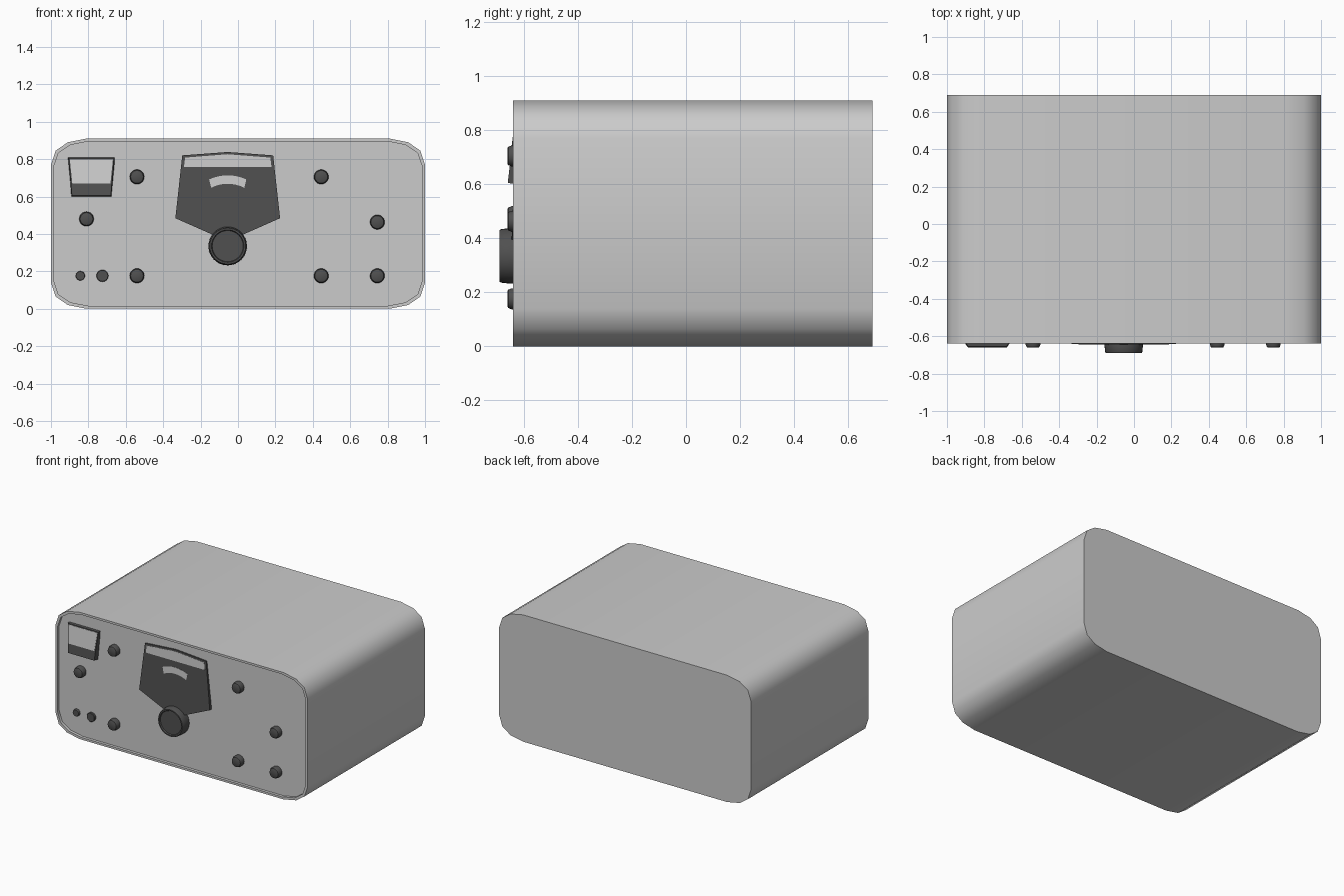
import bpy, bmesh, math

if "Cube" in bpy.data.objects:
    bpy.data.objects.remove(bpy.data.objects["Cube"])

FRONT, PANEL, BACK = -0.64, -0.62, 0.69


def material(name, v):
    m = bpy.data.materials.new(name)
    m.diffuse_color = (v, v, v, 1)
    m.use_nodes = True
    m.node_tree.nodes["Principled BSDF"].inputs["Base Color"].default_value = m.diffuse_color
    return m


dark = material("dark_plastic", 0.08)
light = material("pale_window", 0.65)


def finish(name, bm, mat=None, angle=35):
    bmesh.ops.recalc_face_normals(bm, faces=bm.faces)
    me = bpy.data.meshes.new(name)
    bm.to_mesh(me)
    bm.free()
    ob = bpy.data.objects.new(name, me)
    bpy.context.collection.objects.link(ob)
    if mat:
        me.materials.append(mat)
    bpy.ops.object.select_all(action='DESELECT')
    ob.select_set(True)
    bpy.context.view_layer.objects.active = ob
    bpy.ops.object.shade_smooth_by_angle(angle=math.radians(angle))
    return ob


def loft(name, rings, mat=None, angle=35):
    """Skin a list of equal-length point rings and cap both ends."""
    bm = bmesh.new()
    vs = [[bm.verts.new(p) for p in r] for r in rings]
    n = len(vs[0])
    for a, b in zip(vs, vs[1:]):
        for i in range(n):
            j = (i + 1) % n
            bm.faces.new((a[i], a[j], b[j], b[i]))
    bm.faces.new(vs[0])
    bm.faces.new(vs[-1])
    return finish(name, bm, mat, angle)


def knob(name, x, z, rings, seg=24):
    circ = [(math.cos(2 * math.pi * i / seg), math.sin(2 * math.pi * i / seg)) for i in range(seg)]
    return loft(name, [[(x + r * c, y, z + r * s) for c, s in circ] for r, y in rings], dark)


def plate(name, outline, face_y, back, mat):
    """Plate whose front follows a sloping face_y(z)."""
    return loft(name, [[(x, back, z) for x, z in outline],
                       [(x, face_y(z), z) for x, z in outline]], mat, 20)


# Cabinet: rounded shell with a thin rim around a recessed front panel
corner = [(1, 0.315), (0.975, 0.39), (0.91, 0.435), (0.81, 0.455)]
outline = corner + [(-x, z) for x, z in reversed(corner)]
outline += [(-x, -z) for x, z in outline]


def section(y, inset=0.0):
    sx, sz = 1 - inset, 1 - inset / 0.455
    return [(x * sx, y, 0.455 + z * sz) for x, z in outline]


loft("cabinet", [section(BACK), section(FRONT), section(FRONT, 0.015), section(PANEL, 0.015)], None, 42)


# Tuning dial: tilted plate with two pale windows
CX = -0.055


def dial_y(z):
    return -0.647 + (z - 0.36) * 0.038


def shifted(pts):
    return [(CX + x, z) for x, z in pts]


plate("dial_plate", shifted([(-0.243, 0.82), (0, 0.838), (0.243, 0.82), (0.28, 0.484),
                             (0, 0.36), (-0.28, 0.484)]), dial_y, PANEL + 0.01, dark)
plate("dial_window", shifted([(-0.228, 0.808), (0, 0.826), (0.228, 0.808), (0.234, 0.757),
                              (-0.234, 0.757)]), lambda z: dial_y(z) - 0.001, PANEL, light)
arc = []
for r, half, order in ((0.24, 24.5, 1), (0.195, 27, -1)):
    pts = [math.radians(half * (i / 4 - 1)) for i in range(9)][::order]
    arc += [(r * math.sin(a), 0.473 + r * math.cos(a)) for a in pts]
plate("dial_arc_window", shifted(arc), lambda z: dial_y(z) - 0.001, PANEL, light)


# Meter: sloping housing with a pale window
def meter_y(z):
    return -0.66 + max(0, z - 0.615) * 0.125


MX = -0.784
loft("meter_housing", [
    [(MX + s * w, y, z) for s, w, z, y in (
        (-1, 0.127, 0.81, PANEL + 0.01), (1, 0.127, 0.81, PANEL + 0.01),
        (1, 0.107, 0.598, PANEL + 0.01), (-1, 0.107, 0.598, PANEL + 0.01))],
    [(MX + s * w, meter_y(z), z) for s, w, z in (
        (-1, 0.121, 0.805), (1, 0.121, 0.805), (1, 0.104, 0.605), (-1, 0.104, 0.605))],
], dark, 20)
plate("meter_window", [(MX - 0.115, 0.798), (MX + 0.115, 0.798), (MX + 0.102, 0.67), (MX - 0.102, 0.67)],
      lambda z: meter_y(z) - 0.0015, PANEL, light)

# Main tuning knob with a dished face
knob("tuning_knob", CX, 0.335, [(0.103, PANEL + 0.01), (0.103, -0.65), (0.099, -0.685), (0.096, -0.69),
                                (0.087, -0.69), (0.083, -0.682)], 32)

# Control knobs
for i, (x, z) in enumerate([(-0.54, 0.705), (0.445, 0.705), (-0.81, 0.48), (0.745, 0.463),
                            (0.445, 0.176), (0.745, 0.176), (-0.54, 0.176)]):
    knob(f"control_knob_{i + 1}", x, z, [(0.039, PANEL + 0.01), (0.039, -0.645), (0.034, -0.658), (0.031, -0.66)])

# Sockets
for i, (x, r) in enumerate([(-0.725, 0.032), (-0.843, 0.025)]):
    knob(f"socket_{i + 1}", x, 0.176, [(r, PANEL + 0.01), (r, -0.634), (r * 0.92, -0.637)], 16)
